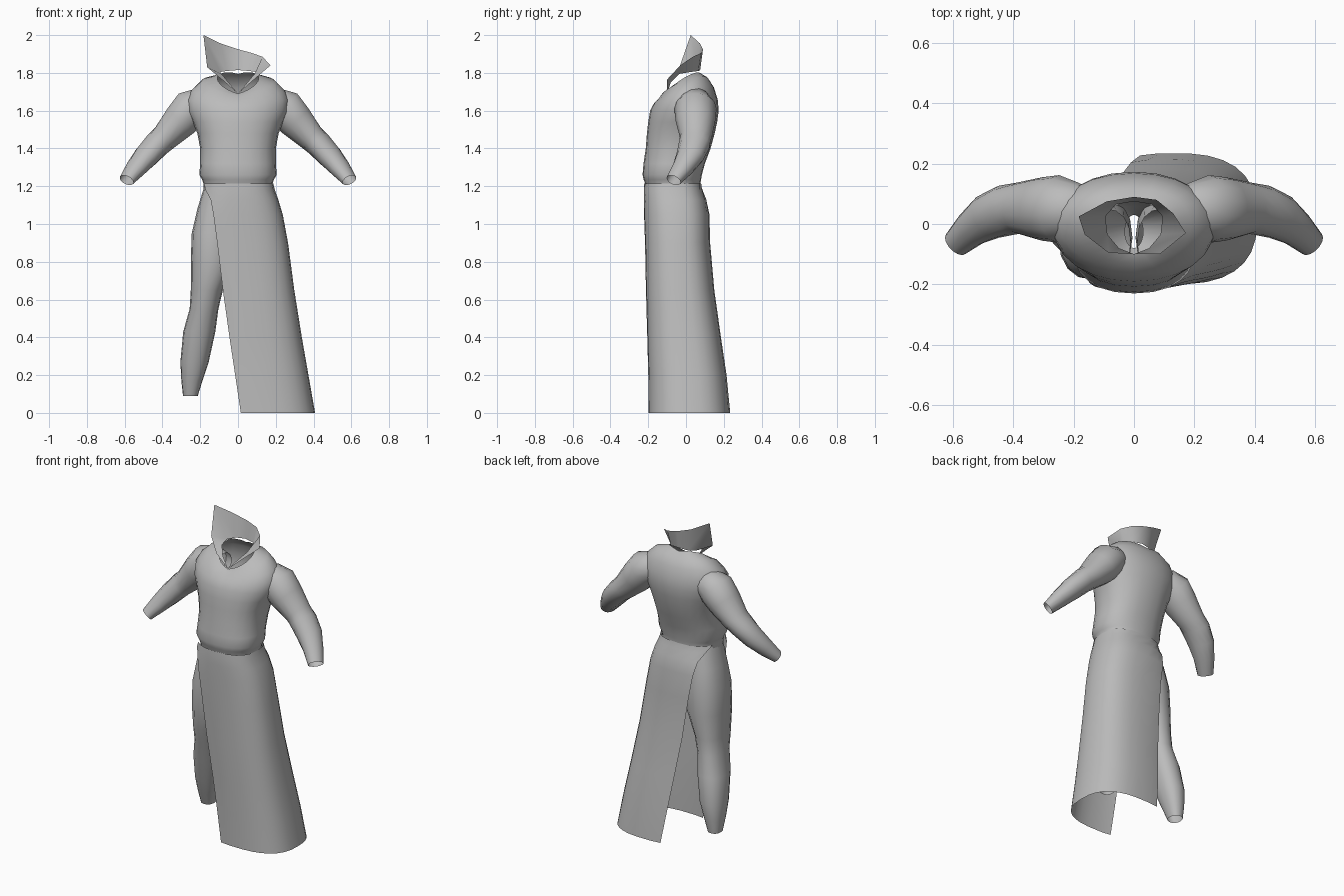
import bpy, bmesh, math
from mathutils import Vector

grey = bpy.data.materials.new("plain_grey")
grey.diffuse_color = (0.5, 0.5, 0.5, 1)


def loft(name, rings, closed=True, mirror=False):
    """Skin a list of point rings into one smooth open surface."""
    bm = bmesh.new()
    rows = [[bm.verts.new(p) for p in ring] for ring in rings]
    n = len(rows[0])
    for a, b in zip(rows, rows[1:]):
        for i in range(n if closed else n - 1):
            j = (i + 1) % n
            bm.faces.new((a[i], a[j], b[j], b[i]))
    bmesh.ops.remove_doubles(bm, verts=bm.verts, dist=0.0005)
    for f in bm.faces:
        f.smooth = True
    mesh = bpy.data.meshes.new(name)
    bm.to_mesh(mesh)
    bm.free()
    mesh.set_sharp_from_angle(angle=math.radians(50))
    mesh.materials.append(grey)
    ob = bpy.data.objects.new(name, mesh)
    bpy.context.collection.objects.link(ob)
    if mirror:
        m = ob.modifiers.new("mirror", "MIRROR")
        m.use_mirror_merge = False
    return ob


def spow(v, e):
    return math.copysign(abs(v) ** e, v)


def oval(cx, rx, yf, yb, a, n=2.3):
    """Point on a rounded oval between a front and a back depth."""
    cy, ry = (yf + yb) / 2, (yb - yf) / 2
    return cx + rx * spow(math.cos(a), 2 / n), cy + ry * spow(math.sin(a), 2 / n)


def circle(n):
    return [2 * math.pi * i / n for i in range(n)]


# Torso with hips: height, half width, front, back, tilt toward the neck,
# side lift, squareness
torso = []
for z, rx, yf, yb, tilt, lift, n in [
        (.90, .03, -.08, .03, 0, 0, 2), (.99, .12, -.14, .06, 0, 0, 2),
        (1.07, .175, -.175, .075, 0, 0, 2.2),
        (1.14, .185, -.195, .075, 0, 0, 2.3), (1.21, .182, -.214, .075, 0, 0, 2.3),
        (1.235, .19, -.224, .08, 0, 0, 2.3), (1.26, .205, -.23, .084, 0, 0, 2.3),
        (1.32, .20, -.225, .10, 0, 0, 2.3), (1.40, .20, -.213, .13, 0, 0, 2.3),
        (1.48, .215, -.207, .152, 0, 0, 2.3), (1.54, .24, -.20, .165, 0, 0, 2.2),
        (1.60, .268, -.19, .173, 0, 0, 2.1), (1.65, .27, -.168, .168, .05, .01, 2.1),
        (1.69, .245, -.15, .148, .22, .02, 2.1),
        (1.725, .19, -.13, .118, .36, .035, 2.1),
        (1.75, .11, -.10, .075, .6, .03, 2)]:
    ring = []
    for a in circle(24):
        x, y = oval(0, rx, yf, yb, a, n)
        ring.append((x, y, z + tilt * y + lift * abs(x) / rx))
    torso.append(ring)
loft("torso", torso)

# Sleeves: centre line with upright and sideways radii
path = [((.12, .045, 1.65), .05, .06), ((.19, .048, 1.635), .09, .09),
        ((.25, .05, 1.61), .105, .112), ((.305, .05, 1.545), .097, .105),
        ((.385, .052, 1.46), .075, .085), ((.425, .045, 1.425), .07, .085),
        ((.485, .022, 1.36), .064, .077), ((.54, -.018, 1.295), .052, .06),
        ((.590, -.066, 1.232), .036, .046)]
sleeve = []
for i, (c, rv, ru) in enumerate(path):
    t = Vector(path[min(i + 1, len(path) - 1)][0]) - Vector(path[max(i - 1, 0)][0])
    t.normalize()
    u = t.cross(Vector((0, 0, 1))).normalized()
    v = t.cross(u)
    sleeve.append([Vector(c) + u * ru * math.cos(a) + v * rv * math.sin(a)
                   for a in circle(14)])
loft("sleeve", sleeve, mirror=True)

# Trouser legs: height, centre, half width, front, back
leg = []
for z, cx, rx, yf, yb in [
        (.09, -.252, .039, .02, .112), (.17, -.244, .056, -.01, .125),
        (.27, -.23, .075, -.045, .135), (.43, -.205, .085, -.09, .115),
        (.55, -.18, .076, -.125, .09), (.65, -.165, .085, -.155, .09),
        (.80, -.135, .115, -.185, .10), (.95, -.125, .12, -.185, .095),
        (1.08, -.112, .103, -.175, .075), (1.20, -.095, .083, -.17, .05)]:
    leg.append([(*oval(cx, rx, yf, yb, a), z) for a in circle(16)])
loft("trouser_leg", leg, mirror=True)

# Long skirt, slit on one side:
# height, centre, half width, front, back, front slit x, back slit x
skirt = []
for z, cx, rx, yf, yb, xf, xb in [
        (0, .13, .278, -.20, .235, .015, .02),
        (.20, .11, .263, -.20, .215, -.015, -.01),
        (.40, .09, .248, -.205, .185, -.045, -.035),
        (.65, .05, .248, -.212, .15, -.08, -.07),
        (.90, .015, .25, -.217, .128, -.11, -.10),
        (1.05, 0, .237, -.222, .124, -.13, -.125),
        (1.13, 0, .213, -.224, .108, -.145, -.14),
        (1.18, 0, .195, -.224, .088, -.172, -.165),
        (1.215, 0, .187, -.222, .08, -.18, -.18)]:
    n = 2.6
    a0 = -math.acos(spow((xf - cx) / rx, n / 2))
    a1 = math.acos(spow((xb - cx) / rx, n / 2))
    skirt.append([(*oval(cx, rx, yf, yb, a0 + (a1 - a0) * i / 18, n), z)
                  for i in range(19)])
loft("skirt", skirt, closed=False)

# Flared lopsided collar meeting in a point at the throat
base = [(0, -.10, 1.69), (.05, -.08, 1.75), (.088, -.035, 1.795), (.095, .025, 1.805),
        (.06, .065, 1.81), (0, .075, 1.815), (-.06, .065, 1.81), (-.095, .025, 1.805),
        (-.088, -.035, 1.795), (-.05, -.08, 1.75), (0, -.10, 1.69)]
rim = [(0, -.10, 1.69), (.085, -.10, 1.765), (.172, -.03, 1.84), (.13, .035, 1.885),
       (.075, .08, 1.905), (0, .09, 1.925), (-.09, .075, 1.955), (-.183, .025, 2.0),
       (-.163, -.035, 1.83), (-.085, -.095, 1.765), (0, -.10, 1.69)]
loft("collar", [base, rim], closed=False)
